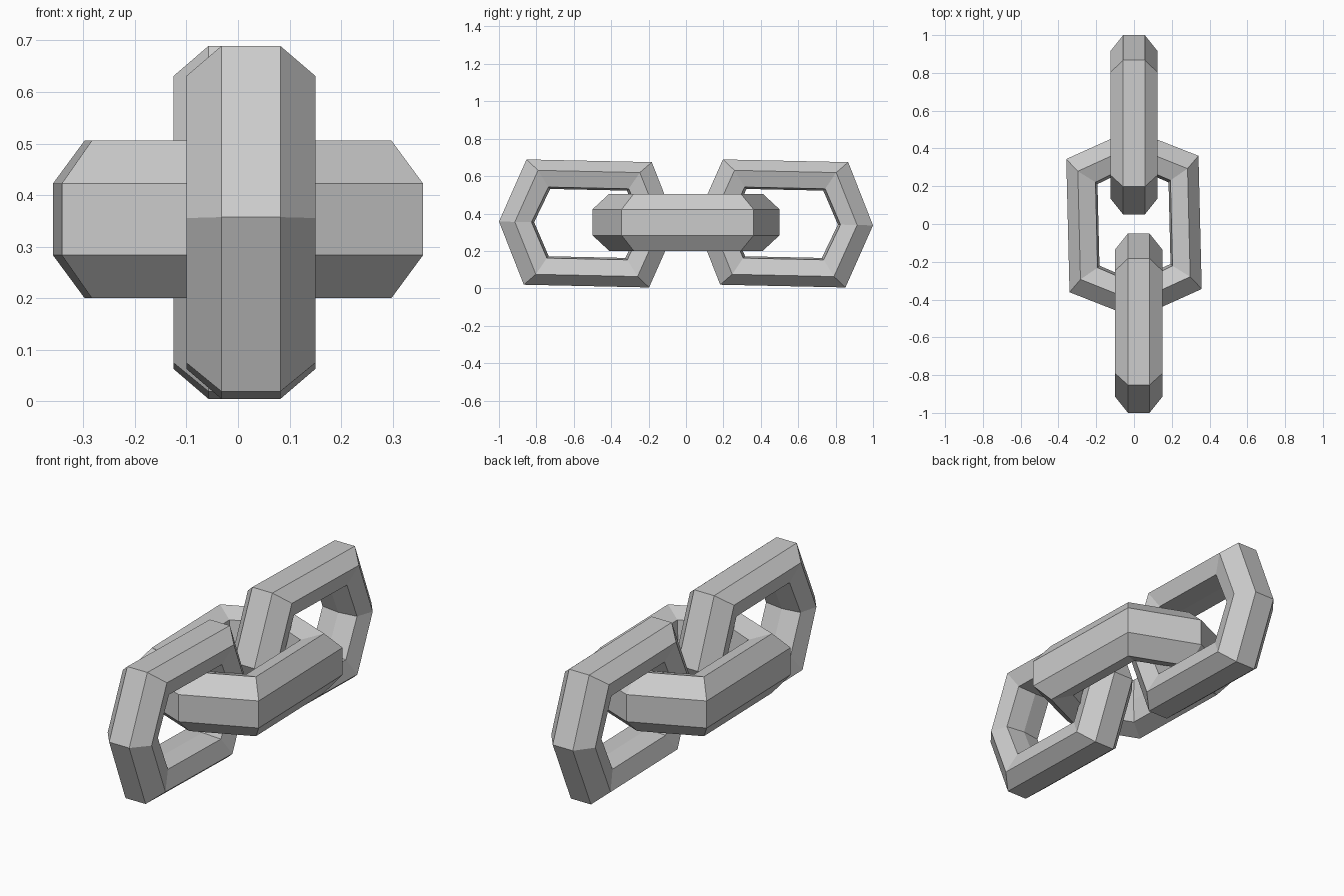
import bpy
import bmesh
from math import radians
from mathutils import Matrix, Vector

cube = bpy.data.objects.get("Cube")
if cube:
    bpy.data.objects.remove(cube, do_unlink=True)

# One plain grey metal for the whole chain
metal = bpy.data.materials.new("grey_metal")
grey = (0.6, 0.6, 0.6, 1)
metal.use_nodes = True
metal.diffuse_color = grey
metal.node_tree.nodes["Principled BSDF"].inputs["Base Color"].default_value = grey

# Section rails from outside in: end reach, corner x, corner y, half thickness
OUTER = (0.475, 0.335, 0.335, 0.057)
SIDE = (0.39, 0.272, 0.278, 0.125)
LIP = (0.301, 0.215, 0.19, 0.098)
RIDGE = (0.287, 0.205, 0.18, 0.0)
# Seven-sided section: (rail, side of the link)
SECTION = [(OUTER, 1), (SIDE, 1), (LIP, 1), (RIDGE, 1), (LIP, -1), (SIDE, -1), (OUTER, -1)]


def rail_loop(bm, rail, side):
    """Six corners of a pointed link outline at one place on the section."""
    tip, a, b, w = rail
    corners = [(tip, 0), (a, b), (-a, b), (-tip, 0), (-a, -b), (a, -b)]
    return [bm.verts.new((x, y, w * side)) for x, y in corners]


def make_link(name, location, rotation, size=(1, 1, 1)):
    bm = bmesh.new()
    loops = [rail_loop(bm, rail, side) for rail, side in SECTION]
    for i, loop in enumerate(loops):
        following = loops[(i + 1) % len(loops)]
        for j in range(6):
            k = (j + 1) % 6
            bm.faces.new((loop[j], loop[k], following[k], following[j]))
    bm.transform(Matrix.LocRotScale(Vector(location), rotation, Vector(size)))
    bmesh.ops.recalc_face_normals(bm, faces=bm.faces)
    mesh = bpy.data.meshes.new(name)
    bm.to_mesh(mesh)
    bm.free()
    mesh.materials.append(metal)
    link = bpy.data.objects.new(name, mesh)
    bpy.context.collection.objects.link(link)
    return link


# Upright links stand in the yz plane, the middle one lies flat
upright = Matrix.Rotation(radians(-1.25), 3, 'X') @ Matrix(((0, 0, 1), (1, 0, 0), (0, 1, 0)))
flat = Matrix.Rotation(radians(91.4), 3, 'Z')

make_link("front_link", (0.025, -0.525, 0.347), upright.to_quaternion())
make_link("back_link", (0, 0.525, 0.347), upright.to_quaternion())
make_link("middle_link", (0, 0, 0.353), flat.to_quaternion(), (1.053, 1.045, 1.22))
